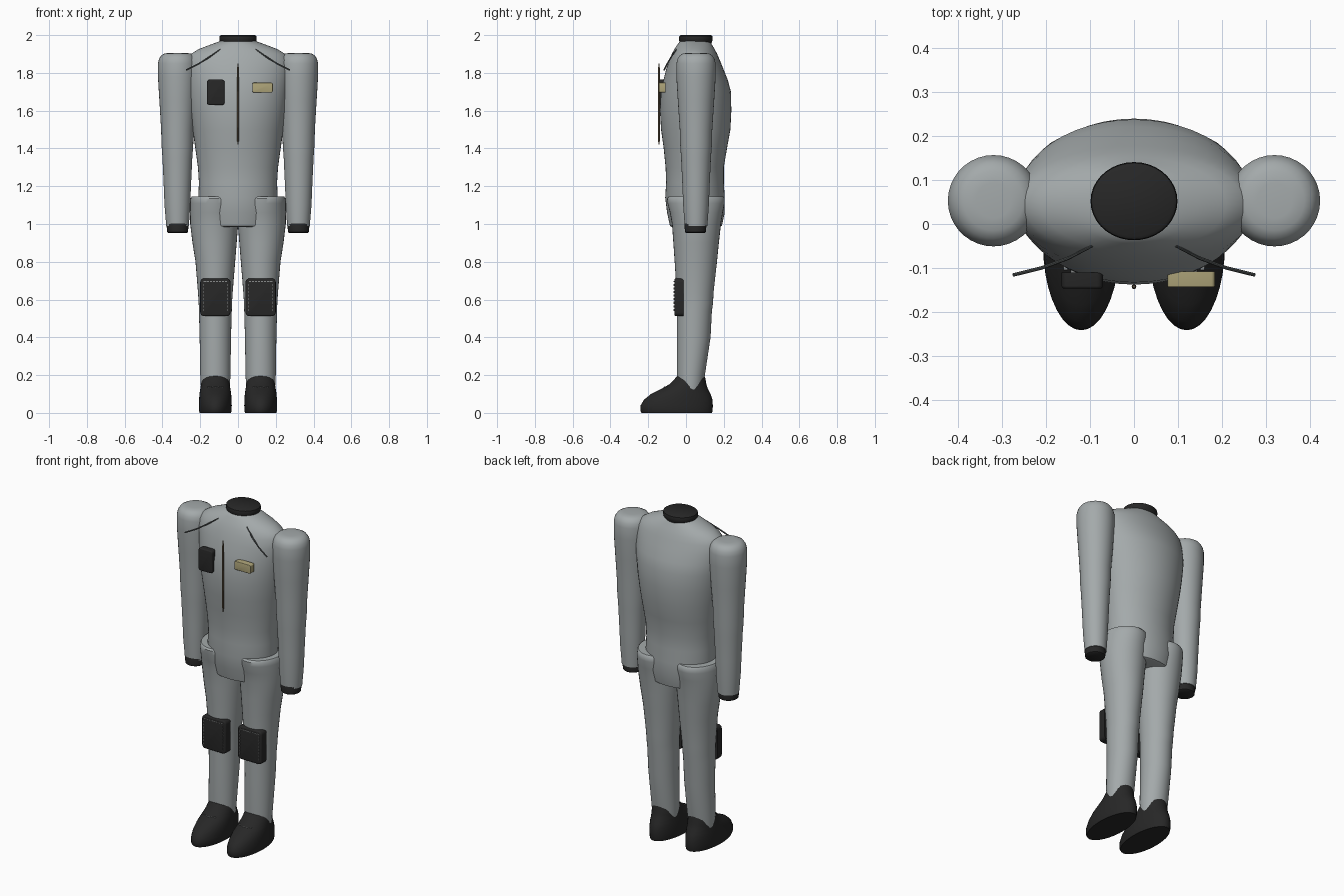
import bpy, bmesh, math
from mathutils import Vector


def material(name, rgb):
    m = bpy.data.materials.new(name)
    m.diffuse_color = (*rgb, 1)
    return m


SUIT = material("suit grey", (0.37, 0.40, 0.405))
BLACK = material("black rubber", (0.02, 0.02, 0.02))
TAN = material("tan patch", (0.42, 0.37, 0.19))
BROWN = material("brown zip", (0.17, 0.125, 0.075))
SEAM = material("seam grey", (0.09, 0.10, 0.10))
STITCH = material("stitch grey", (0.25, 0.26, 0.26))


def finish(name, bm, mat, angle=40):
    bmesh.ops.recalc_face_normals(bm, faces=bm.faces[:])
    me = bpy.data.meshes.new(name)
    bm.to_mesh(me)
    bm.free()
    me.materials.append(mat)
    me.shade_smooth()
    me.set_sharp_from_angle(angle=math.radians(angle))
    ob = bpy.data.objects.new(name, me)
    bpy.context.collection.objects.link(ob)
    return ob


def loft(name, rings, mat, n=36):
    """Stack ellipses given as (z, centre x, half width, front y, back y)."""
    bm = bmesh.new()
    loops = []
    for z, cx, rx, y0, y1 in rings:
        cy, ry = (y0 + y1) / 2, (y1 - y0) / 2
        loops.append([bm.verts.new((cx + rx * math.cos(2 * math.pi * i / n),
                                    cy + ry * math.sin(2 * math.pi * i / n), z))
                      for i in range(n)])
    for a, b in zip(loops, loops[1:]):
        for i in range(n):
            j = (i + 1) % n
            bm.faces.new((a[i], a[j], b[j], b[i]))
    bm.faces.new(loops[0])
    bm.faces.new(loops[-1])
    return finish(name, bm, mat)


def pad(name, centre, size, corner, mat, soft=0.0):
    """Upright box with rounded corners as seen from the front."""
    bm = bmesh.new()
    bmesh.ops.create_cube(bm, size=1)
    bmesh.ops.scale(bm, vec=size, verts=bm.verts)
    along_y = [e for e in bm.edges
               if abs(e.verts[0].co.y - e.verts[1].co.y) > size[1] * 0.5]
    if corner:
        bmesh.ops.bevel(bm, geom=along_y, offset=corner, segments=4,
                        affect='EDGES', profile=0.5)
    if soft:
        rim = [e for e in bm.edges
               if all(v.co.y < -size[1] * 0.49 for v in e.verts)]
        bmesh.ops.bevel(bm, geom=rim, offset=soft, segments=3,
                        affect='EDGES', profile=0.5)
    bmesh.ops.translate(bm, vec=centre, verts=bm.verts)
    return finish(name, bm, mat)


def tube(name, points, radii, mat, n=8):
    """Thin rod swept through a few points."""
    bm = bmesh.new()
    pts = [Vector(p) for p in points]
    loops = []
    for k, p in enumerate(pts):
        d = (pts[min(k + 1, len(pts) - 1)] - pts[max(k - 1, 0)]).normalized()
        u = d.cross(Vector((0, 1, 0))).normalized()
        v = d.cross(u)
        loops.append([bm.verts.new(p + radii[k] * (u * math.cos(2 * math.pi * i / n)
                                                   + v * math.sin(2 * math.pi * i / n)))
                      for i in range(n)])
    for a, b in zip(loops, loops[1:]):
        for i in range(n):
            j = (i + 1) % n
            bm.faces.new((a[i], a[j], b[j], b[i]))
    bm.faces.new(loops[0])
    bm.faces.new(loops[-1])
    return finish(name, bm, mat)


# Torso, from crotch to collar
loft("torso", [
    (0.985, 0, 0.17, -0.075, 0.18), (0.99, 0, 0.185, -0.085, 0.19),
    (1.06, 0, 0.20, -0.10, 0.205), (1.14, 0, 0.21, -0.11, 0.205),
    (1.22, 0, 0.207, -0.105, 0.20), (1.30, 0, 0.212, -0.108, 0.20),
    (1.40, 0, 0.226, -0.118, 0.217), (1.50, 0, 0.24, -0.132, 0.235),
    (1.60, 0, 0.256, -0.138, 0.24), (1.70, 0, 0.268, -0.133, 0.238),
    (1.76, 0, 0.274, -0.12, 0.222), (1.82, 0, 0.277, -0.105, 0.198),
    (1.87, 0, 0.272, -0.088, 0.178), (1.90, 0, 0.25, -0.075, 0.165),
    (1.925, 0, 0.21, -0.062, 0.152), (1.95, 0, 0.145, -0.045, 0.137),
    (1.968, 0, 0.095, -0.032, 0.127), (1.975, 0, 0.06, -0.01, 0.10)], SUIT, 48)

# Collar
loft("collar", [
    (1.955, 0, 0.09, -0.03, 0.133), (1.97, 0, 0.098, -0.036, 0.14),
    (1.985, 0, 0.099, -0.037, 0.141), (1.995, 0, 0.097, -0.035, 0.139),
    (2.0, 0, 0.09, -0.028, 0.132)], BLACK)

for s, side in ((-1, "right"), (1, "left")):
    # Sleeve with rounded shoulder cap
    arm = [(0.99, 0.32, 0.060), (1.10, 0.321, 0.068), (1.20, 0.321, 0.072),
           (1.35, 0.321, 0.079), (1.42, 0.321, 0.084), (1.50, 0.321, 0.086),
           (1.65, 0.320, 0.096), (1.78, 0.320, 0.104), (1.85, 0.320, 0.104),
           (1.875, 0.320, 0.098), (1.893, 0.320, 0.086), (1.903, 0.320, 0.068),
           (1.906, 0.320, 0.04)]
    loft(side + "_sleeve",
         [(z, s * x, r, 0.053 - r, 0.053 + r) for z, x, r in arm], SUIT)
    # Cuff
    cuff = [(0.953, 0.050), (0.957, 0.055), (1.0, 0.059), (1.01, 0.055)]
    loft(side + "_cuff",
         [(z, s * 0.32, r, 0.05 - r, 0.05 + r) for z, r in cuff], BLACK)

    # Trouser leg
    leg = [(0.12, 0.12, 0.076, -0.045, 0.09), (0.20, 0.12, 0.080, -0.048, 0.10),
           (0.40, 0.12, 0.083, -0.048, 0.13), (0.54, 0.12, 0.087, -0.048, 0.137),
           (0.58, 0.12, 0.088, -0.048, 0.143), (0.64, 0.12, 0.092, -0.05, 0.146),
           (0.80, 0.12, 0.105, -0.06, 0.164), (0.90, 0.124, 0.117, -0.067, 0.174),
           (1.00, 0.126, 0.127, -0.074, 0.185), (1.06, 0.127, 0.127, -0.085, 0.195),
           (1.11, 0.127, 0.126, -0.098, 0.205), (1.135, 0.127, 0.124, -0.10, 0.205),
           (1.145, 0.127, 0.118, -0.092, 0.197)]
    loft(side + "_trouser_leg",
         [(z, s * x, r, a, b) for z, x, r, a, b in leg], SUIT)

    # Boot
    boot = [(0.0, 0.083, -0.235, 0.138), (0.012, 0.086, -0.242, 0.141),
            (0.04, 0.087, -0.24, 0.142), (0.07, 0.086, -0.222, 0.140),
            (0.10, 0.084, -0.185, 0.130), (0.125, 0.080, -0.135, 0.117),
            (0.15, 0.076, -0.09, 0.108), (0.18, 0.072, -0.06, 0.103),
            (0.198, 0.064, -0.045, 0.098)]
    loft(side + "_boot",
         [(z, s * 0.12, r, a, b) for z, r, a, b in boot], BLACK)
    # Boot stitching across the instep
    for k in range(-2, 3):
        pad(side + "_boot_stitch",
            (s * 0.12 + k * 0.018, -0.112 + abs(k) * 0.0055, 0.137),
            (0.010, 0.008, 0.003), 0, STITCH)

    # Knee pad
    pad(side + "_knee_pad", (s * 0.12, -0.038, 0.612), (0.16, 0.048, 0.20),
        0.02, BLACK, 0.008)
    # Knee pad stitching along the top and sides
    for k in range(8):
        pad(side + "_knee_stitch_top", (s * 0.12 - 0.056 + k * 0.016, -0.063, 0.695),
            (0.011, 0.004, 0.004), 0, STITCH)
        for e in (-1, 1):
            pad(side + "_knee_stitch_side",
                (s * 0.12 + e * 0.065, -0.063, 0.545 + k * 0.019),
                (0.003, 0.004, 0.011), 0, STITCH)

    # Shoulder seam rod
    tube(side + "_shoulder_seam",
         [(s * 0.095, -0.05, 1.925), (s * 0.15, -0.078, 1.885),
          (s * 0.21, -0.100, 1.847), (s * 0.275, -0.116, 1.815)],
         [0.003, 0.004, 0.004, 0.004], SEAM)

# Front zip
tube("front_zip", [(0, -0.143, 1.42), (0, -0.143, 1.46), (0, -0.143, 1.80),
                   (0, -0.143, 1.85)], [0.003, 0.0055, 0.0055, 0.003], BROWN)

# Chest pouch and name patch
pad("chest_pouch", (-0.118, -0.129, 1.697), (0.094, 0.036, 0.135), 0.014, BLACK, 0.006)
pad("chest_patch", (0.13, -0.126, 1.722), (0.108, 0.036, 0.052), 0.008, TAN, 0.003)
